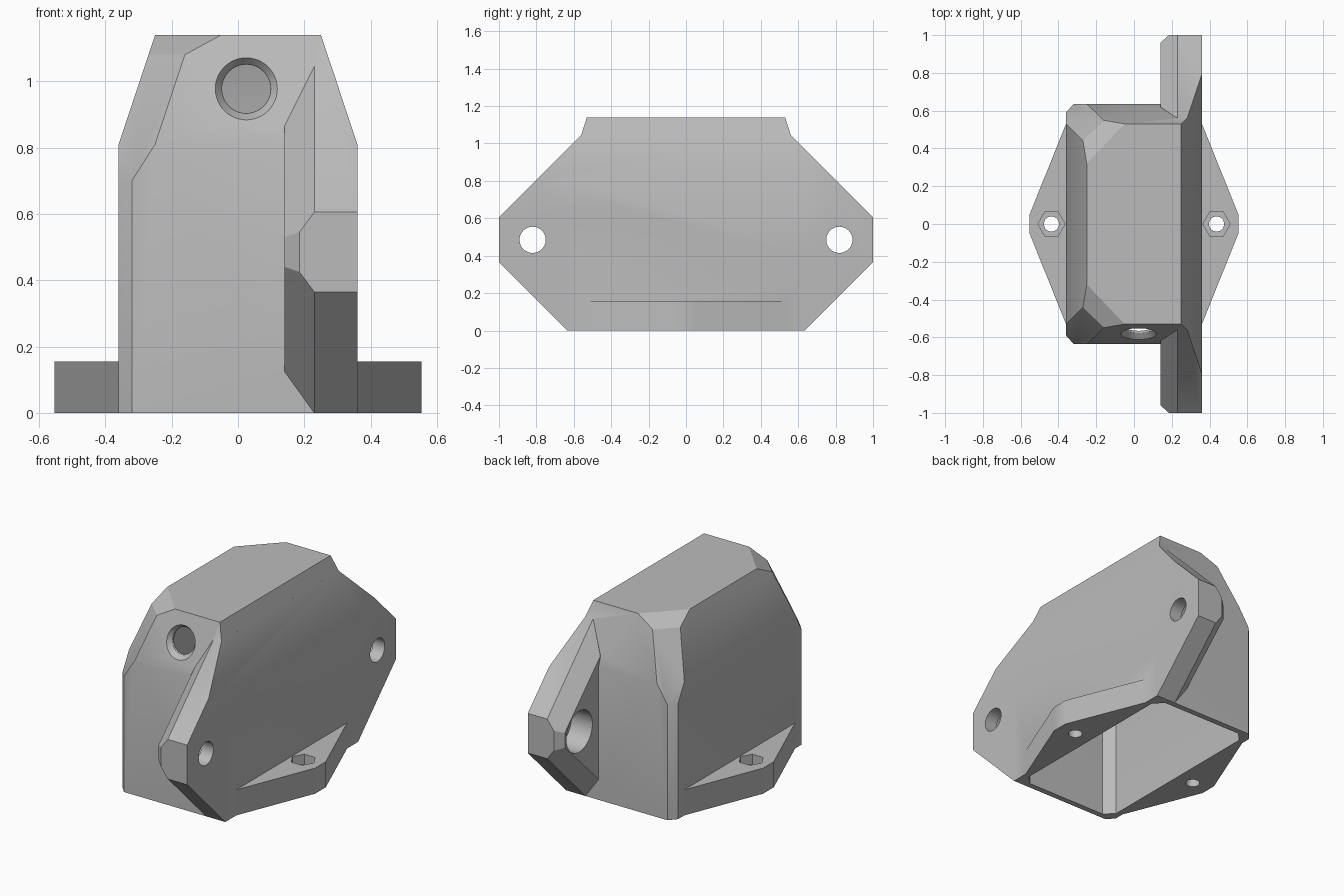
import bpy, bmesh, math
from mathutils import Matrix

cube = bpy.data.objects.get("Cube")
if cube:
    bpy.data.objects.remove(cube, do_unlink=True)

grey = bpy.data.materials.new("plain grey")
grey.use_nodes = True
grey.diffuse_color = (0.5, 0.5, 0.5, 1)
grey.node_tree.nodes["Principled BSDF"].inputs["Base Color"].default_value = (0.5, 0.5, 0.5, 1)


def finish(name, bm):
    bmesh.ops.recalc_face_normals(bm, faces=bm.faces[:])
    mesh = bpy.data.meshes.new(name)
    bm.to_mesh(mesh)
    bm.free()
    mesh.materials.append(grey)
    obj = bpy.data.objects.new(name, mesh)
    bpy.context.collection.objects.link(obj)
    return obj


def hull(name, points):
    """Convex solid around the points."""
    bm = bmesh.new()
    for p in points:
        bm.verts.new(p)
    result = bmesh.ops.convex_hull(bm, input=bm.verts[:])
    spare = set(result["geom_interior"]) | set(result["geom_unused"])
    bmesh.ops.delete(bm, geom=[v for v in spare if isinstance(v, bmesh.types.BMVert)], context="VERTS")
    bmesh.ops.dissolve_limit(bm, angle_limit=math.radians(2), verts=bm.verts[:], edges=bm.edges[:])
    return finish(name, bm)


def cylinder(name, axis, centre, radius, depth, sides=48):
    bm = bmesh.new()
    turn = {"X": Matrix.Rotation(math.pi / 2, 4, "Y"),
            "Y": Matrix.Rotation(math.pi / 2, 4, "X"),
            "Z": Matrix.Identity(4)}[axis]
    bmesh.ops.create_cone(bm, cap_ends=True, segments=sides, radius1=radius, radius2=radius,
                          depth=depth, matrix=Matrix.Translation(centre) @ turn)
    return finish(name, bm)


def both_ends(points):
    return [(x, s * y, z) for x, y, z in points for s in (1, -1)]


def combine(target, tool, operation):
    tool.hide_render = True
    mod = target.modifiers.new(operation.title(), "BOOLEAN")
    mod.operation = operation
    mod.solver = "EXACT"
    mod.object = tool
    bpy.context.view_layer.objects.active = target
    bpy.ops.object.modifier_apply(modifier=mod.name)
    bpy.data.objects.remove(tool, do_unlink=True)


# Tapered body, its right-hand corners chamfered
HALF_W, HALF_L, SHOULDER, TOP = 0.36, 0.635, 0.81, 1.14
housing = hull("housing", both_ends([
    (HALF_W, HALF_L, 0), (HALF_W, HALF_L, SHOULDER), (0.25, 0.53, TOP),
    (-0.32, HALF_L, 0), (-HALF_W, 0.59, 0),
    (-0.32, HALF_L, 0.70), (-HALF_W, 0.59, 0.70),
    (-0.25, HALF_L, SHOULDER), (-HALF_W, 0.53, SHOULDER),
    (-0.16, 0.549, 1.08), (-0.27, 0.44, 1.08),
    (-0.05, 0.53, TOP), (-0.25, 0.32, TOP)]))

# Upright mounting plate with chamfered inner rim
plate = hull("mounting_plate", both_ends([
    (HALF_W, HALF_L, 0), (HALF_W, 1, 0.365), (HALF_W, 1, 0.605), (HALF_W, 0.795, SHOULDER),
    (0.2817, 0.56, 1.045), (0.23, HALF_L, 0), (0.23, 1, 0.365), (0.23, 1, 0.605),
    (0.23, 0.56, 1.045), (0.185, 1, 0.425), (0.185, 1, 0.545),
    (0.14, HALF_L, 0.125), (0.14, 0.96, 0.44), (0.14, 0.96, 0.53), (0.14, 0.62, 0.865)]))
combine(housing, plate, "UNION")

# Side flanges at the base
flange = hull("base_flange", both_ends([
    (sx * x, y, z) for sx in (1, -1) for x, y in ((0.553, 0.05), (0.36, 0.53)) for z in (0, 0.155)]))
combine(housing, flange, "UNION")


# Hollow inside, open at the bottom
def ring(x, y, cut, z):
    return both_ends([(sx * a, b, z) for sx in (1, -1) for a, b in ((x, y - cut), (x - cut, y))])


cavity = hull("cavity", ring(0.325, 0.6, 0.055, -0.1) + ring(0.325, 0.6, 0.055, 0.8)
              + ring(0.225, 0.5, 0.17, 1.1))
combine(housing, cavity, "DIFFERENCE")

# Bolt holes: counterbored in the plate, hexagonal nut pockets in the flanges
for s in (1, -1):
    combine(housing, cylinder("plate_hole", "X", (0.25, s * 0.82, 0.485), 0.07, 0.6), "DIFFERENCE")
    combine(housing, cylinder("plate_counterbore", "X", (0.14, s * 0.82, 0.485), 0.124, 0.28), "DIFFERENCE")
    combine(housing, cylinder("flange_hole", "Z", (s * 0.437, 0, 0.1), 0.04, 0.5), "DIFFERENCE")
    bm = bmesh.new()
    bmesh.ops.create_cone(bm, cap_ends=True, segments=6, radius1=0.072, radius2=0.072, depth=0.2,
                          matrix=Matrix.Translation((s * 0.437, 0, 0.195)) @ Matrix.Rotation(math.pi / 6, 4, "Z"))
    xs = [v.co.x for v in bm.verts]
    if max(xs) - min(xs) < 0.14:  # points of the hexagon face sideways
        bmesh.ops.rotate(bm, verts=bm.verts[:], cent=(s * 0.437, 0, 0),
                         matrix=Matrix.Rotation(math.pi / 6, 3, "Z"))
    combine(housing, finish("nut_pocket", bm), "DIFFERENCE")

# Cable hole in the sloping front, with a stepped rim
cx, cz = 0.025, 0.977
slope = (HALF_L - 0.53) / (TOP - SHOULDER)
rim = []
for radius, shift in ((0.095, -0.002), (0.074, 0.028)):
    for i in range(48):
        a = i * math.tau / 48
        z = cz + radius * math.sin(a)
        rim.append((cx + radius * math.cos(a), -HALF_L + slope * (z - SHOULDER) + shift, z))
combine(housing, hull("cable_hole_rim", rim), "DIFFERENCE")
combine(housing, cylinder("cable_hole", "Y", (cx, -0.6, cz), 0.073, 0.4), "DIFFERENCE")

bpy.ops.object.select_all(action="DESELECT")
housing.select_set(True)
bpy.context.view_layer.objects.active = housing
bpy.ops.object.shade_smooth_by_angle(angle=math.radians(30))
